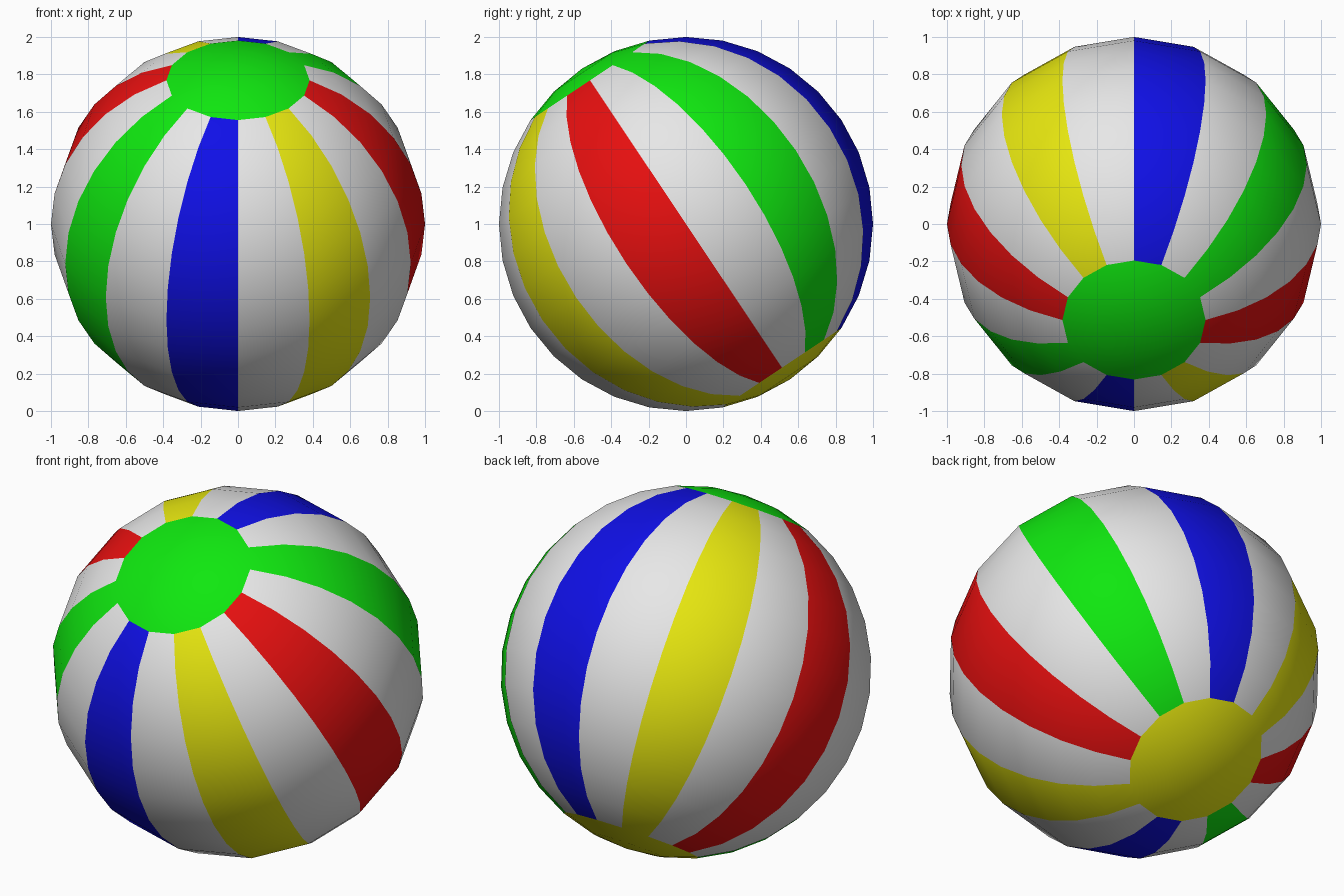
import bpy, bmesh, math
from mathutils import Matrix

if "Cube" in bpy.data.objects:
    bpy.data.objects.remove(bpy.data.objects["Cube"])

SEGMENTS, RINGS = 16, 16
TILT = math.radians(33.75)      # axis leans towards the front


def material(name, rgb):
    m = bpy.data.materials.new(name)
    m.diffuse_color = (*rgb, 1.0)
    m.use_nodes = True
    m.node_tree.nodes["Principled BSDF"].inputs["Base Color"].default_value = m.diffuse_color
    return m


LOW, HIGH = 0.005, 0.8
palette = [
    material("white", (HIGH, HIGH, HIGH)),
    material("blue", (LOW, LOW, HIGH)),
    material("yellow", (HIGH, HIGH, LOW)),
    material("red", (HIGH, LOW, LOW)),
    material("green", (LOW, HIGH, LOW)),
]
WHITE, BLUE, YELLOW, RED, GREEN = range(5)
stripe_order = [BLUE, YELLOW, RED, GREEN]   # repeats twice round the ball

# Ball: one sphere with its panels coloured by longitude and its caps by latitude
bm = bmesh.new()
bmesh.ops.create_uvsphere(bm, u_segments=SEGMENTS, v_segments=RINGS, radius=1.0)
cap_height = math.cos(math.radians(22.5))
for f in bm.faces:
    f.smooth = True
    c = f.calc_center_median()
    if c.z > cap_height:
        f.material_index = GREEN
    elif c.z < -cap_height:
        f.material_index = YELLOW
    else:
        angle = math.atan2(c.y, c.x) % (2 * math.pi)
        panel = int(angle / (2 * math.pi / SEGMENTS))
        if panel % 2:
            f.material_index = stripe_order[((panel - 3) // 2) % 4]
        else:
            f.material_index = WHITE

# Tilt the ball and rest it on the ground
bm.transform(Matrix.Translation((0, 0, 1)) @ Matrix.Rotation(TILT, 4, 'X'))
mesh = bpy.data.meshes.new("beach_ball")
bm.to_mesh(mesh)
bm.free()
for m in palette:
    mesh.materials.append(m)
ball = bpy.data.objects.new("beach_ball", mesh)
bpy.context.collection.objects.link(ball)
